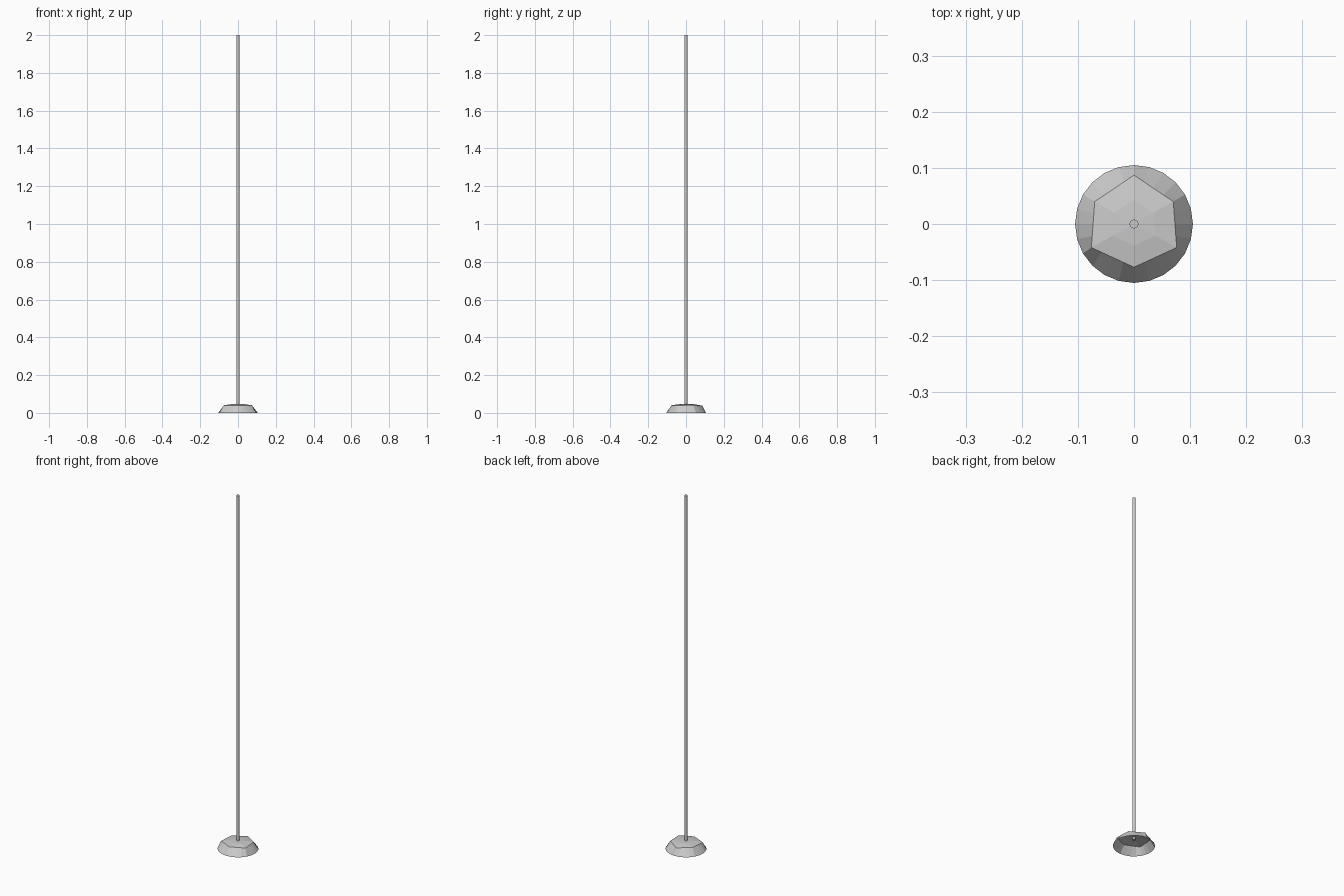
import bpy, bmesh, math
from mathutils import Vector

if "Cube" in bpy.data.objects:
    bpy.data.objects.remove(bpy.data.objects["Cube"])

SEG = 24


def finish(name, bm):
    me = bpy.data.meshes.new(name)
    bmesh.ops.recalc_face_normals(bm, faces=bm.faces)
    bm.to_mesh(me)
    bm.free()
    ob = bpy.data.objects.new(name, me)
    bpy.context.collection.objects.link(ob)
    return ob


# Base: round open rim rising to an irregular six-sided, slightly domed top
hexagon = [Vector(p) for p in ((0, .087, .038), (-.07, .04, .041), (-.076, -.042, .04),
                               (0, -.077, .04), (.076, -.042, .04), (.07, .04, .041))]
steps = SEG // 6
edge = [hexagon[i].lerp(hexagon[(i + 1) % 6], j / steps)
        for i in range(6) for j in range(steps)]
angles = [math.pi / 2 + 2 * math.pi * i / SEG for i in range(SEG)]
rim = [Vector((.105 * math.cos(a), .105 * math.sin(a), 0)) for a in angles]
inner = [Vector((p.x * .5, p.y * .5, .046)) for p in edge]

bm = bmesh.new()
rings = [[bm.verts.new(p) for p in ring] for ring in (rim, edge, inner)]
for lo, hi in zip(rings, rings[1:]):
    for i in range(SEG):
        k = (i + 1) % SEG
        bm.faces.new((lo[i], lo[k], hi[k], hi[i]))
top = bm.verts.new((0, 0, .048))
for i in range(SEG):
    bm.faces.new((rings[2][i], rings[2][(i + 1) % SEG], top))
base = finish("base", bm)
# open shell: make sure normals face outward
if base.data.polygons[-1].normal.z < 0:
    base.data.flip_normals()

# Pole: thin capped cylinder, its lower end just under the base top
z0, z1 = .035, 2.0
bpy.ops.mesh.primitive_cylinder_add(vertices=16, radius=.008, depth=z1 - z0,
                                    location=(0, 0, (z0 + z1) / 2))
pole = bpy.context.object
pole.name = "pole"
bpy.ops.object.shade_smooth_by_angle()
